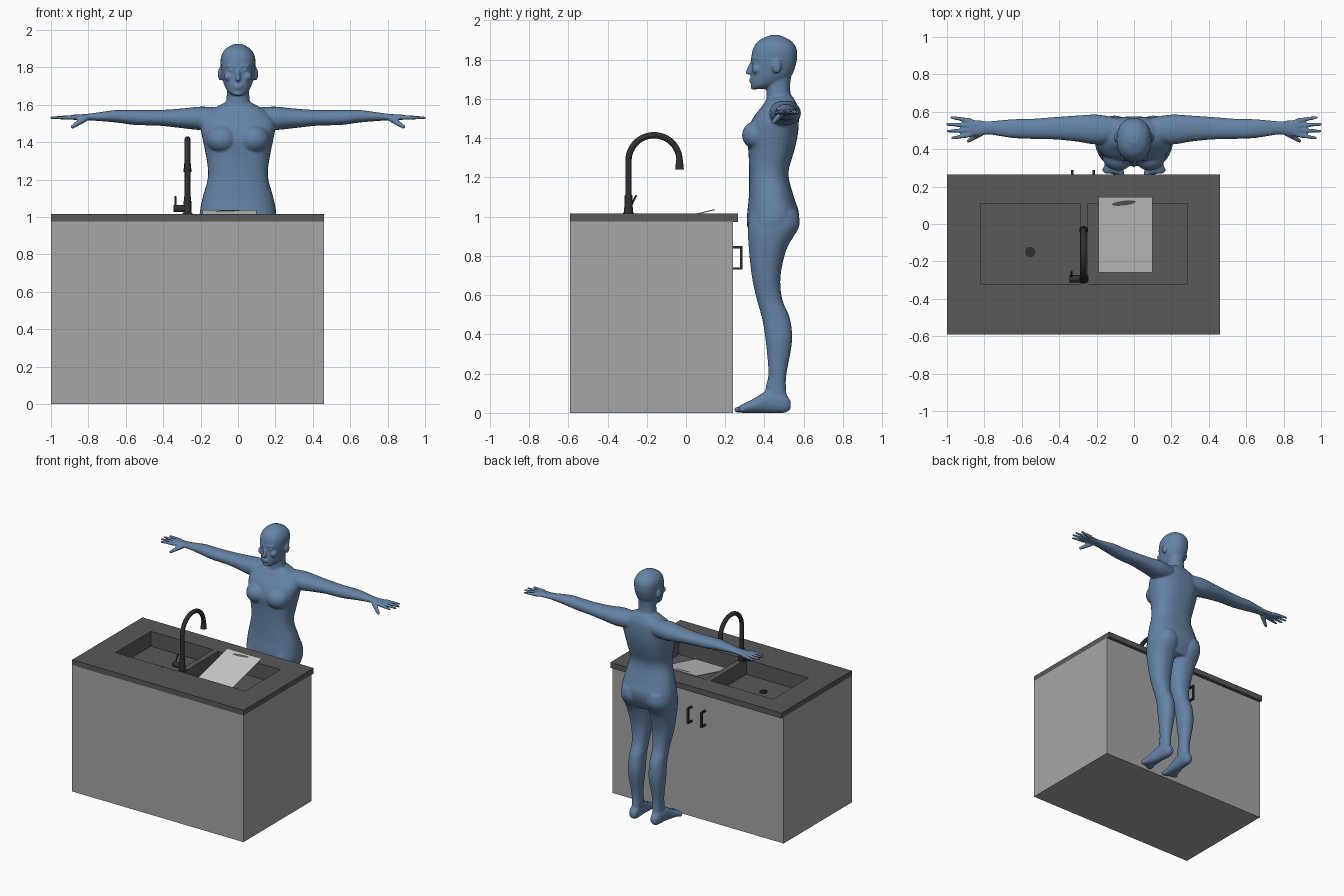
import bpy, bmesh, math
from mathutils import Vector, Matrix

if "Cube" in bpy.data.objects:
    bpy.data.objects.remove(bpy.data.objects["Cube"])


def material(name, r, g, b):
    m = bpy.data.materials.new(name)
    m.use_nodes = True
    m.diffuse_color = (r, g, b, 1)
    m.node_tree.nodes["Principled BSDF"].inputs["Base Color"].default_value = (r, g, b, 1)
    return m


CABINET = material("cabinet grey", .38, .38, .38)
STONE = material("stone dark grey", .1, .1, .1)
METAL = material("black metal", .03, .03, .03)
BOARD = material("board pale grey", .6, .6, .6)
BLUE = material("figure blue", .13, .23, .38)


def finish(name, bm, mat, smooth=False):
    bmesh.ops.recalc_face_normals(bm, faces=bm.faces)
    mesh = bpy.data.meshes.new(name)
    bm.to_mesh(mesh)
    bm.free()
    mesh.materials.append(mat)
    ob = bpy.data.objects.new(name, mesh)
    bpy.context.collection.objects.link(ob)
    if smooth:
        bpy.ops.object.select_all(action="DESELECT")
        ob.select_set(True)
        bpy.context.view_layer.objects.active = ob
        bpy.ops.object.shade_smooth_by_angle(angle=math.radians(40))
    return ob


def add_box(bm, lo, hi, open_top=False):
    lo, hi = Vector(lo), Vector(hi)
    size = Matrix.Diagonal((*(hi - lo), 1))
    made = bmesh.ops.create_cube(bm, size=1, matrix=Matrix.Translation((lo + hi) / 2) @ size)
    if open_top:
        faces = {f for v in made["verts"] for f in v.link_faces}
        top = max(faces, key=lambda f: f.calc_center_median().z)
        bmesh.ops.delete(bm, geom=[top], context="FACES_ONLY")


def add_rod(bm, p, q, r1, r2=None, sides=20):
    p, q = Vector(p), Vector(q)
    turn = (q - p).to_track_quat("Z", "Y").to_matrix().to_4x4()
    bmesh.ops.create_cone(bm, cap_ends=True, segments=sides, radius1=r1, radius2=r2 or r1,
                          depth=(q - p).length, matrix=Matrix.Translation((p + q) / 2) @ turn)


def add_ball(bm, centre, radii):
    m = Matrix.Translation(centre) @ Matrix.Diagonal((*radii, 1))
    return bmesh.ops.create_icosphere(bm, subdivisions=3, radius=1, matrix=m)["verts"]


def add_capsule(bm, p, q, r1, r2):
    # Hull around two balls, built apart so only they are wrapped
    part = bmesh.new()
    add_ball(part, p, (r1,) * 3)
    add_ball(part, q, (r2,) * 3)
    hull = bmesh.ops.convex_hull(part, input=part.verts)
    loose = {g for g in hull["geom_interior"] if isinstance(g, bmesh.types.BMVert)}
    bmesh.ops.delete(part, geom=list(loose), context="VERTS")
    temp = bpy.data.meshes.new("temp")
    part.to_mesh(temp)
    part.free()
    bm.from_mesh(temp)
    bpy.data.meshes.remove(temp)


def blend(a, b, c, d, t):
    return [(2 * q + (r - p) * t + (2 * p - 5 * q + 4 * r - s) * t * t
             + (3 * q - p - 3 * r + s) * t ** 3) / 2 for p, q, r, s in zip(a, b, c, d)]


def add_loft(bm, rows, axis, side=1, power=2.2, sides=32, steps=4):
    # Each row: place on the axis, then low and high limits on the other two axes
    last, rings = len(rows) - 1, []
    for i in range(last):
        near = [rows[max(0, min(last, i + k))] for k in (-1, 0, 1, 2)]
        rings += [blend(*near, s / steps) for s in range(steps)]
    rings.append(rows[-1])
    loops = []
    for t, a0, a1, b0, b1 in rings:
        loop = []
        for k in range(sides):
            c, s = math.cos(math.tau * k / sides), math.sin(math.tau * k / sides)
            c, s = (math.copysign(abs(w) ** (2 / power), w) for w in (c, s))
            co = [(a0 + a1 + (a1 - a0) * c) / 2, (b0 + b1 + (b1 - b0) * s) / 2]
            co.insert(axis, t)
            loop.append(bm.verts.new((co[0] * side, co[1], co[2])))
        loops.append(loop)
    for lo, hi in zip(loops, loops[1:]):
        for k in range(sides):
            n = (k + 1) % sides
            bm.faces.new((lo[k], lo[n], hi[n], hi[k]))
    bm.faces.new(loops[0])
    bm.faces.new(loops[-1])


# Cabinet, open under the worktop
bm = bmesh.new()
add_box(bm, (-1, -.59, 0), (.46, .24, .975), open_top=True)
finish("cabinet", bm, CABINET)

# Worktop with two openings
BASINS = ((-.82, -.29), (-.245, .285))
xs = [-1, *BASINS[0], *BASINS[1], .46]
ys = [-.59, -.32, .11, .265]
bm = bmesh.new()
grid = [[bm.verts.new((x, y, 1.015)) for y in ys] for x in xs]
for i in range(len(xs) - 1):
    for j in range(len(ys) - 1):
        if not (j == 1 and i in (1, 3)):
            bm.faces.new((grid[i][j], grid[i + 1][j], grid[i + 1][j + 1], grid[i][j + 1]))
slab = bmesh.ops.extrude_face_region(bm, geom=list(bm.faces), use_keep_orig=True)
bmesh.ops.translate(bm, vec=(0, 0, -.042),
                    verts=[g for g in slab["geom"] if isinstance(g, bmesh.types.BMVert)])
finish("worktop", bm, STONE)

# Sink basins and drains
for name, (x0, x1) in zip(("right", "left"), BASINS):
    bm = bmesh.new()
    add_box(bm, (x0, ys[1], .9), (x1, ys[2], 1), open_top=True)
    finish(name + "_basin", bm, STONE)
    bm = bmesh.new()
    mid = (x0 + x1) / 2
    add_rod(bm, (mid, -.15, .9), (mid, -.15, .906), .028)
    for k in range(6):
        a = math.tau * k / 6
        add_rod(bm, (mid + .016 * math.cos(a), -.15 + .016 * math.sin(a), .904),
                (mid + .016 * math.cos(a), -.15 + .016 * math.sin(a), .909), .005, sides=8)
    finish(name + "_drain", bm, METAL, True)

# Tilted board leaning out of the basin, with a dark mark
tilt = Matrix.Translation((-.045, -.057, .985)) @ Matrix.Rotation(math.atan(.25), 4, "X")
bm = bmesh.new()
add_box(bm, (-.145, -.208, -.003), (.145, .208, .003))
bm.transform(tilt)
finish("board", bm, BOARD)
bm = bmesh.new()
bmesh.ops.create_circle(bm, cap_ends=True, segments=14, radius=1,
                        matrix=Matrix.Translation((-.01, .175, .005)) @ Matrix.Rotation(.12, 4, "Z")
                        @ Matrix.Diagonal((.065, .013, 1, 1)))
bm.transform(tilt)
finish("board_mark", bm, STONE)

# Tap: gooseneck curve, body, spray head and lever
TX, TY, R = -.27, -.293, .13
curve = bpy.data.curves.new("tap_neck", "CURVE")
curve.dimensions = "3D"
curve.bevel_depth, curve.bevel_resolution, curve.use_fill_caps = .016, 4, True
path = [(TX, TY, 1.01)]
for k in range(25):
    a = math.pi * k / 24
    path.append((TX, TY + R - R * math.cos(a), 1.285 + R * math.sin(a)))
line = curve.splines.new("POLY")
line.points.add(len(path) - 1)
for point, co in zip(line.points, path):
    point.co = (*co, 1)
curve.materials.append(METAL)
bpy.context.collection.objects.link(bpy.data.objects.new("tap_neck", curve))
bm = bmesh.new()
add_rod(bm, (TX, TY, 1.01), (TX, TY, 1.02), .028)
add_rod(bm, (TX, TY, 1.015), (TX, TY, 1.11), .023, .019)
add_rod(bm, (TX, TY + 2 * R, 1.29), (TX, TY + 2 * R, 1.24), .017, .022)
add_rod(bm, (TX, TY, 1.045), (TX - .075, TY, 1.045), .019)
add_rod(bm, (TX - .065, TY + .01, 1.05), (TX - .065, TY + .04, 1.11), .005)
finish("tap_body", bm, METAL, True)

# Door handles
for name, x in (("right", -.33), ("left", -.215)):
    bm = bmesh.new()
    add_box(bm, (x - .007, .275, .73), (x + .007, .288, .85))
    for z in (.73, .838):
        add_box(bm, (x - .007, .238, z), (x + .007, .28, z + .012))
    finish(name + "_door_handle", bm, METAL)

# Figure: torso, neck and head lofted upwards
bm = bmesh.new()
torso = [(z, -w, w, f, b) for z, w, f, b in (
    (.88, .17, .34, .53), (.95, .205, .312, .565), (1.02, .205, .312, .575), (1.1, .19, .32, .55),
    (1.22, .16, .322, .522), (1.33, .172, .318, .55), (1.42, .19, .31, .57),
    (1.5, .2, .34, .575), (1.56, .16, .385, .57), (1.61, .075, .42, .545))]
add_loft(bm, torso, 2, power=2.4)
neck = [(z, -w, w, f, b) for z, w, f, b in (
    (1.54, .1, .41, .56), (1.6, .068, .41, .54), (1.66, .06, .41, .53), (1.74, .06, .41, .54))]
add_loft(bm, neck, 2)
head = [(z, -w, w, f, b) for z, w, f, b in (
    (1.65, .03, .34, .4), (1.67, .055, .332, .46), (1.71, .075, .33, .53), (1.76, .087, .335, .556),
    (1.81, .093, .333, .566), (1.86, .09, .343, .562), (1.9, .065, .375, .53), (1.925, .02, .43, .475))]
add_loft(bm, head, 2)
# Nose and lips
add_capsule(bm, (0, .335, 1.785), (0, .316, 1.735), .009, .013)
add_ball(bm, (0, .334, 1.7), (.027, .014, .007))
add_ball(bm, (0, .335, 1.688), (.022, .014, .007))
add_ball(bm, (0, .346, 1.66), (.025, .018, .014))

arm = [(.1, .44, .57, 1.47, 1.585), (.2, .425, .585, 1.465, 1.59), (.3, .44, .58, 1.475, 1.58),
       (.42, .452, .572, 1.488, 1.572), (.55, .455, .562, 1.492, 1.572), (.65, .46, .56, 1.505, 1.572),
       (.77, .478, .55, 1.515, 1.556), (.82, .475, .553, 1.517, 1.55), (.88, .468, .56, 1.518, 1.548)]
leg = [(.03, .055, .125, .42, .52), (.12, .052, .122, .405, .51), (.2, .05, .128, .42, .512),
       (.36, .032, .145, .407, .54), (.48, .033, .142, .388, .53), (.58, .03, .145, .36, .49),
       (.7, .015, .168, .335, .482), (.84, .004, .192, .32, .515), (.95, .003, .204, .315, .577),
       (1.03, .02, .19, .33, .57)]
foot = [(.533, .07, .11, .02, .06), (.5, .055, .125, 0, .1), (.42, .055, .135, 0, .115),
        (.35, .055, .15, 0, .075), (.29, .055, .165, 0, .045), (.27, .06, .16, .003, .036)]
for s in (1, -1):
    add_loft(bm, arm, 0, s)
    add_loft(bm, leg, 2, s)
    add_loft(bm, foot, 1, s)
    # Chest, ears, brows, eyes and cheeks
    add_ball(bm, (s * .085, .365, 1.415), (.085, .08, .075))
    add_ball(bm, (s * .094, .462, 1.765), (.014, .024, .037))
    add_capsule(bm, (s * .018, .338, 1.805), (s * .055, .352, 1.808), .009, .008)
    add_ball(bm, (s * .036, .345, 1.785), (.014, .012, .008))
    add_ball(bm, (s * .05, .36, 1.75), (.025, .025, .025))
    # Fingers and thumb
    for k, tip in enumerate((.972, .995, .998, .975)):
        y = .477 + .025 * k
        add_capsule(bm, (s * .875, y, 1.533), (s * tip, y + (k - 1.5) * .012, 1.53), .0135, .0085)
    add_capsule(bm, (s * .82, .485, 1.525), (s * .885, .445, 1.482), .018, .011)
    # Toes
    for k in range(5):
        r = .016 - .002 * k
        add_capsule(bm, (s * (.07 + .021 * k), .29, .018),
                    (s * (.068 + .022 * k), .262 + .007 * k, r), .016, r)
figure = finish("figure", bm, BLUE)
# Fuse the parts into one soft skin
skin = figure.modifiers.new("skin", "REMESH")
skin.mode, skin.voxel_size, skin.use_smooth_shade = "VOXEL", .0065, True
soft = figure.modifiers.new("soften", "SMOOTH")
soft.factor, soft.iterations = .5, 5
